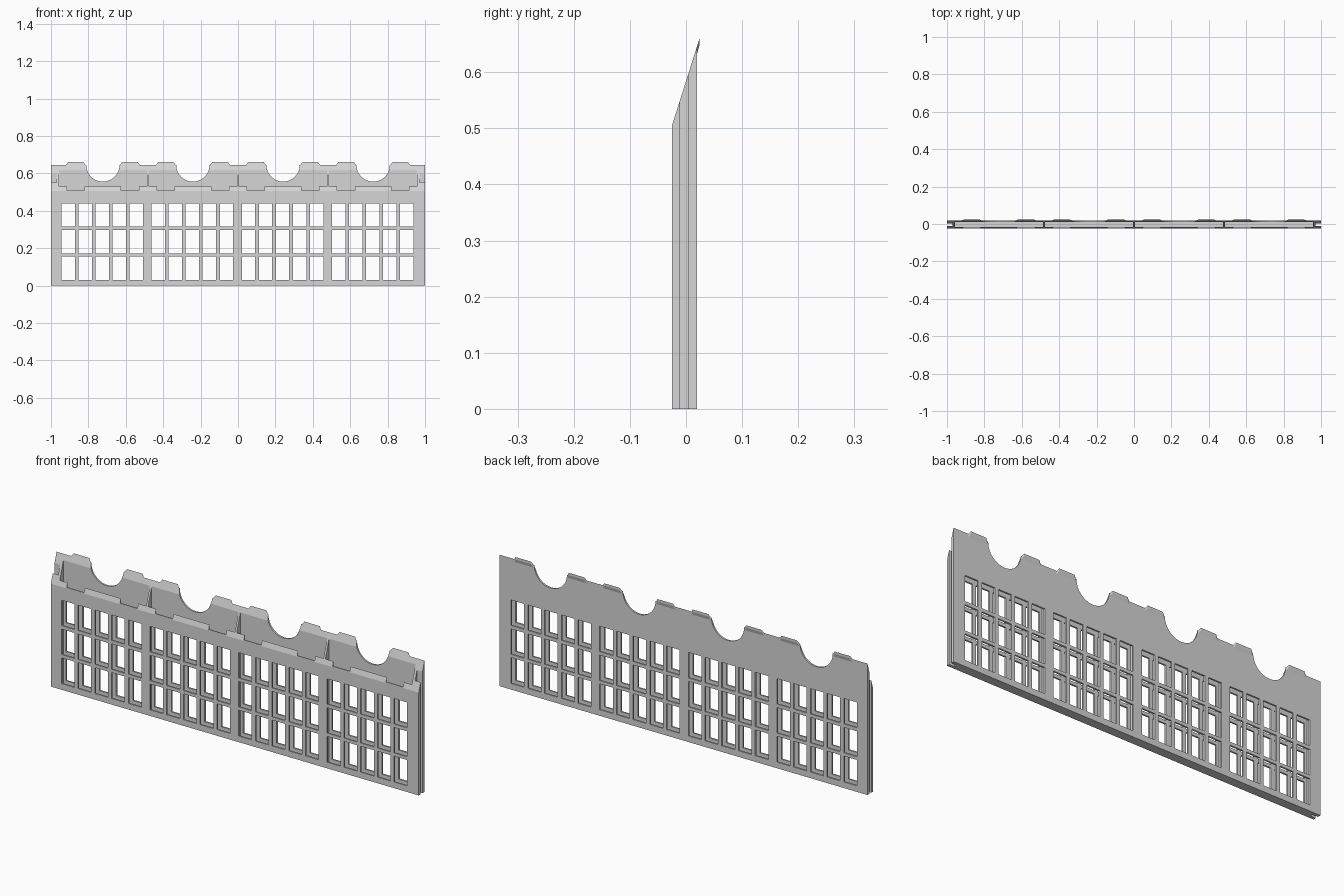
import bpy, bmesh, math
from mathutils import Matrix

if "Cube" in bpy.data.objects:
    bpy.data.objects.remove(bpy.data.objects["Cube"])

grey = bpy.data.materials.new("light grey")
grey.diffuse_color = (0.67, 0.67, 0.67, 1)
grey.use_nodes = True
grey.node_tree.nodes["Principled BSDF"].inputs["Base Color"].default_value = grey.diffuse_color

BAYS = (-0.7225, -0.241, 0.241, 0.7225)      # bay centres
TABS = [c + s * 0.145 for c in BAYS for s in (-1, 1)]
FRONT, BACK = -0.025, 0.0195                 # outer faces
GAP = (-0.0105, 0.004)                       # groove in both ends
INNER = (-0.017, 0.011)                      # hollow between the two skins
SLOPE = 3.163                                # rise of the slanted top


def slant(y):
    return 0.505 + (y - FRONT) * SLOPE


def make(name, bm):
    bmesh.ops.recalc_face_normals(bm, faces=bm.faces)
    me = bpy.data.meshes.new(name)
    bm.to_mesh(me)
    bm.free()
    me.materials.append(grey)
    ob = bpy.data.objects.new(name, me)
    bpy.context.collection.objects.link(ob)
    return ob


def boxes(name, spans):
    """Each span is (x0, x1, y0, y1, z0, z1)."""
    bm = bmesh.new()
    for x0, x1, y0, y1, z0, z1 in spans:
        m = (Matrix.Translation(((x0 + x1) / 2, (y0 + y1) / 2, (z0 + z1) / 2))
             @ Matrix.Diagonal((x1 - x0, y1 - y0, z1 - z0, 1)))
        bmesh.ops.create_cube(bm, size=1, matrix=m)
    return make(name, bm)


# Wall slab with slanted top, extruded along x
bm = bmesh.new()
outline = [(FRONT, 0), (BACK, 0), (BACK, slant(BACK)), (FRONT, slant(FRONT))]
face = bm.faces.new([bm.verts.new((-1, y, z)) for y, z in outline])
ext = bmesh.ops.extrude_face_region(bm, geom=[face])
bmesh.ops.translate(bm, vec=(2, 0, 0),
                    verts=[v for v in ext["geom"] if isinstance(v, bmesh.types.BMVert)])
wall = make("wall_panel", bm)

# Window panes: five columns by three rows in each bay
panes = []
for c in BAYS:
    for i in range(5):
        x = c - 0.2205 + i * 0.091
        for z0, z1 in ((0.03, 0.157), (0.173, 0.298), (0.315, 0.44)):
            panes.append((x, x + 0.0715, -0.1, 0.1, z0, z1))

# Hollow inside each bay, open along the slanted top, split by thin dividers
edges = [-0.957, -0.482, 0, 0.482, 0.957]
hollows = []
for i in range(4):
    a = edges[i] + (0.005 if i else 0)
    b = edges[i + 1] - (0.005 if i < 3 else 0)
    hollows.append((a, b, *INNER, 0.012, 0.8))

# Grooves in both ends
end_slots = [(-1.1, -0.970, *GAP, -0.1, 0.8), (0.970, 1.1, *GAP, -0.1, 0.8)]

# Notches in the front lip
notches = [(t - 0.047, t + 0.047, -0.1, -0.012, 0.508, 0.8) for t in TABS]

# Round cut-outs in the back skin
bm = bmesh.new()
for c in BAYS:
    m = Matrix.Translation((c, 0.02, 0.645)) @ Matrix.Rotation(math.pi / 2, 4, 'X')
    bmesh.ops.create_cone(bm, cap_ends=True, segments=48, radius1=0.089,
                          radius2=0.089, depth=0.08, matrix=m)
arcs = make("round_cutter", bm)

cutters = [boxes("hollow_cutter", hollows), boxes("pane_cutter", panes),
           boxes("end_cutter", end_slots), boxes("notch_cutter", notches), arcs]
for cut in cutters:
    mod = wall.modifiers.new(cut.name, 'BOOLEAN')
    mod.operation, mod.solver, mod.object = 'DIFFERENCE', 'EXACT', cut

# Apply the cuts and remove the helpers
bpy.context.view_layer.update()
result = bpy.data.meshes.new_from_object(
    wall.evaluated_get(bpy.context.evaluated_depsgraph_get()))
wall.modifiers.clear()
wall.data = result
result.materials.clear()
result.materials.append(grey)
for cut in cutters:
    bpy.data.objects.remove(cut)

# Clip tabs on the back of the top edge, with tapered ends
bm = bmesh.new()
side = [(BACK, 0.632), (0.024, 0.648), (0.024, slant(0.024)), (BACK, slant(BACK))]
for t in TABS:
    rings = []
    for s in (-1, 1):
        rings.append([bm.verts.new((t + s * (0.052 if y == BACK else 0.042), y, z))
                      for y, z in side])
    bm.faces.new(rings[0])
    bm.faces.new(rings[1])
    for i in range(4):
        j = (i + 1) % 4
        bm.faces.new((rings[0][i], rings[0][j], rings[1][j], rings[1][i]))
make("clip_tabs", bm)
